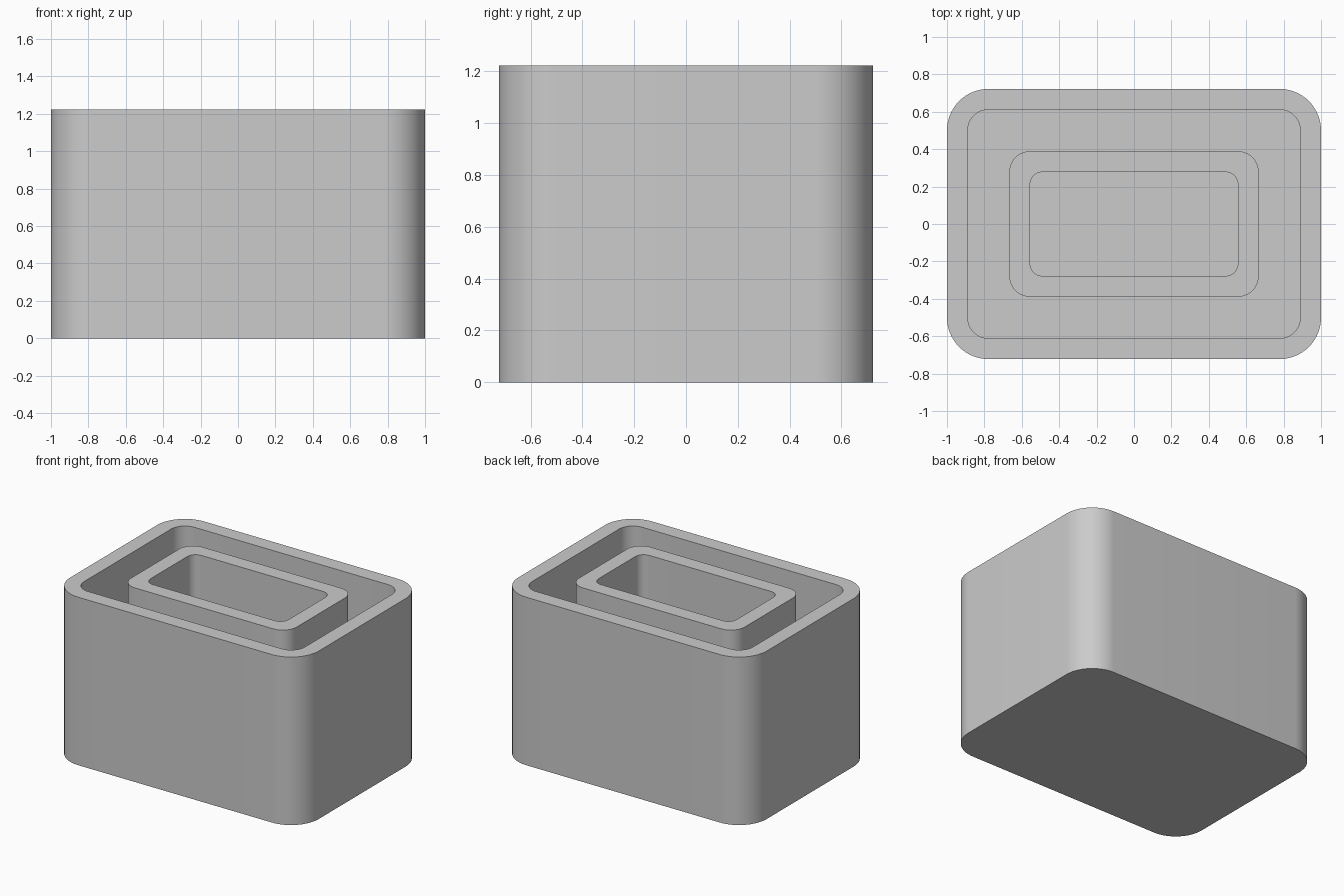
import bpy
import bmesh
from math import cos, sin, pi, radians

if "Cube" in bpy.data.objects:
    bpy.data.objects.remove(bpy.data.objects["Cube"])

UNIT = 2 / 18          # wall thickness
HEIGHT = 11 * UNIT
FLOOR = UNIT
STEPS = 16             # segments per rounded corner

grey = bpy.data.materials.new("plain grey")
grey.use_nodes = True
colour = (0.6, 0.6, 0.6, 1)
grey.diffuse_color = colour
grey.node_tree.nodes["Principled BSDF"].inputs["Base Color"].default_value = colour


def rounded_ring(bm, width, depth, radius, z):
    """Ring of vertices around a rounded rectangle, anticlockwise."""
    ring = []
    for corner, (sx, sy) in enumerate(((1, 1), (-1, 1), (-1, -1), (1, -1))):
        cx = sx * (width / 2 - radius)
        cy = sy * (depth / 2 - radius)
        for i in range(STEPS + 1):
            a = (corner + i / STEPS) * pi / 2
            ring.append(bm.verts.new((cx + radius * cos(a), cy + radius * sin(a), z)))
    return ring


def loft(bm, lower, upper):
    n = len(lower)
    for i in range(n):
        j = (i + 1) % n
        bm.faces.new((lower[i], lower[j], upper[j], upper[i]))


# Outlines from outside inwards, in wall thicknesses: width, depth, radius
outer_wall = (18, 13, 2)
channel = (16, 11, 1)
inner_wall = (12, 7, 1)
pocket = (10, 5, 0.6)

# Walk the section: up the outside, down the channel, up the inner wall, into the pocket
section = [(outer_wall, 0), (outer_wall, HEIGHT),
           (channel, HEIGHT), (channel, FLOOR),
           (inner_wall, FLOOR), (inner_wall, HEIGHT),
           (pocket, HEIGHT), (pocket, FLOOR)]

bm = bmesh.new()
rings = [rounded_ring(bm, *(s * UNIT for s in outline), z) for outline, z in section]
for lower, upper in zip(rings, rings[1:]):
    loft(bm, lower, upper)
bm.faces.new(rings[0][::-1])   # underside
bm.faces.new(rings[-1])        # pocket floor

mesh = bpy.data.meshes.new("double_walled_box")
bm.to_mesh(mesh)
bm.free()
mesh.materials.append(grey)
box = bpy.data.objects.new("double_walled_box", mesh)
bpy.context.collection.objects.link(box)

# Smooth rounded corners, crisp rims
bpy.ops.object.select_all(action="DESELECT")
box.select_set(True)
bpy.context.view_layer.objects.active = box
bpy.ops.object.shade_smooth_by_angle(angle=radians(30))
